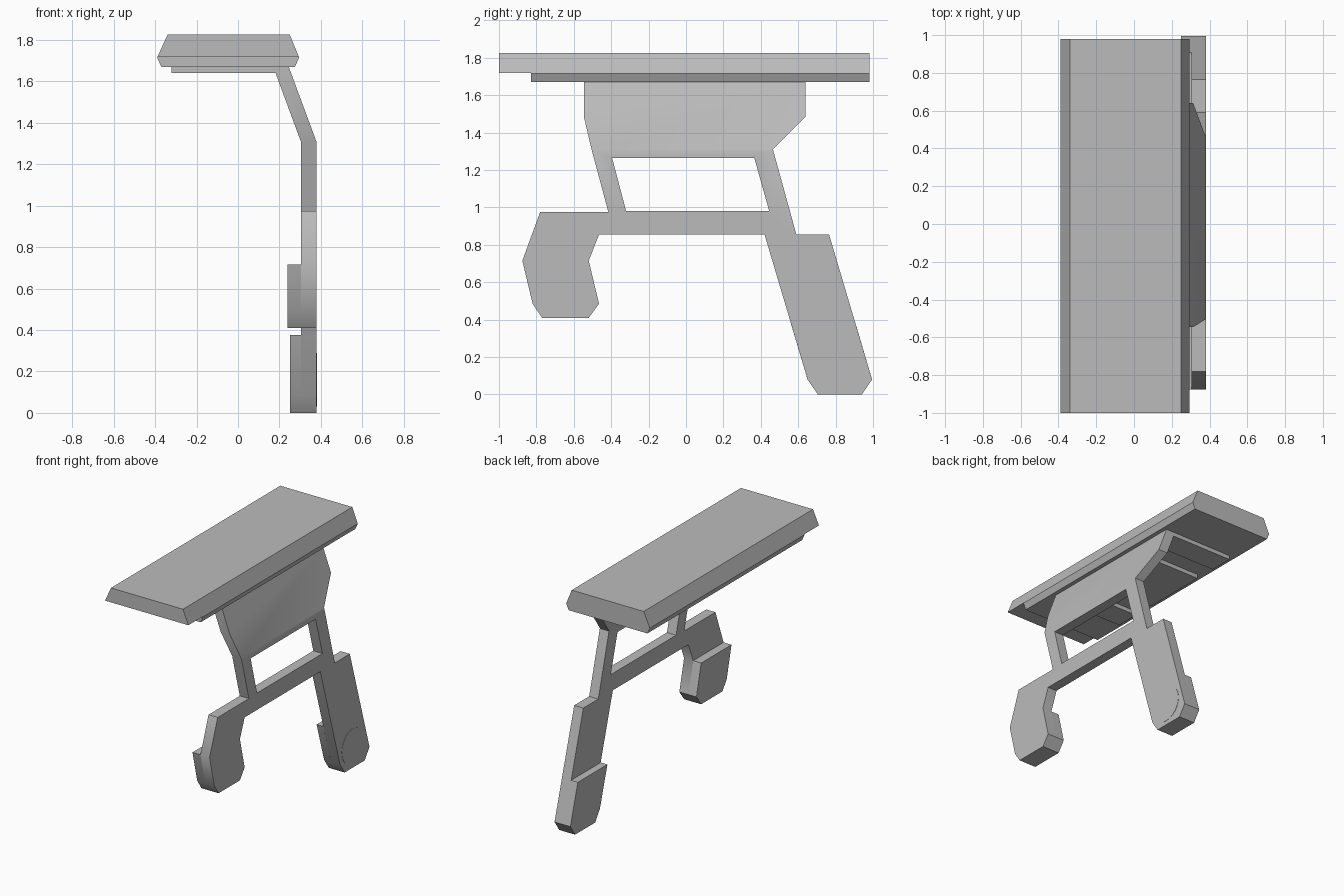
import bpy, bmesh, math
from mathutils import Vector

if "Cube" in bpy.data.objects:
    bpy.data.objects.remove(bpy.data.objects["Cube"], do_unlink=True)

grey = bpy.data.materials.new("plain grey")
grey.use_nodes = True
grey.diffuse_color = (0.5, 0.5, 0.5, 1)
grey.node_tree.nodes["Principled BSDF"].inputs["Base Color"].default_value = (0.5, 0.5, 0.5, 1)


def prism(name, profile, axis, start, end):
    """Extrude a 2D profile: (y, z) along x, or (x, z) along y."""
    def place(p, t):
        return (t, p[0], p[1]) if axis == "x" else (p[0], t, p[1])
    bm = bmesh.new()
    face = bm.faces.new([bm.verts.new(place(p, start)) for p in profile])
    ext = bmesh.ops.extrude_face_region(bm, geom=[face])
    moved = [v for v in ext["geom"] if isinstance(v, bmesh.types.BMVert)]
    bmesh.ops.translate(bm, verts=moved, vec=Vector(place((0, 0), end - start)))
    bmesh.ops.recalc_face_normals(bm, faces=bm.faces[:])
    mesh = bpy.data.meshes.new(name)
    bm.to_mesh(mesh)
    bm.free()
    obj = bpy.data.objects.new(name, mesh)
    mesh.materials.append(grey)
    bpy.context.collection.objects.link(obj)
    return obj


def activate(obj):
    bpy.ops.object.select_all(action="DESELECT")
    obj.select_set(True)
    bpy.context.view_layer.objects.active = obj


def cut(obj, cutter):
    cutter.hide_render = True
    mod = obj.modifiers.new("cut", "BOOLEAN")
    mod.operation, mod.solver, mod.object = "DIFFERENCE", "EXACT", cutter
    activate(obj)
    bpy.ops.object.modifier_apply(modifier=mod.name)
    bpy.data.objects.remove(cutter, do_unlink=True)


def rect(a0, b0, a1, b1):
    return [(a0, b0), (a1, b0), (a1, b1), (a0, b1)]


# Top slab with sloped sides and a step under its front end
slab = prism("top_slab", [(-0.34, 1.825), (0.25, 1.825), (0.295, 1.715),
                          (0.275, 1.67), (-0.37, 1.67), (-0.39, 1.715)], "y", -1, 0.98)
cut(slab, prism("step_cutter", rect(-0.6, 1.5, 0.6, 1.718), "y", -1.2, -0.83))

# Outlines of the two feet, shared by the frame and the inner pads
front_foot = [(-0.875, 0.715), (-0.82, 0.485), (-0.77, 0.41),
              (-0.52, 0.41), (-0.465, 0.485), (-0.52, 0.715)]
rear_foot = [(0.65, 0.08), (0.705, 0), (0.94, 0), (0.995, 0.08)]

# Side frame: flat plate with a window, bent inwards above the knee
outline = ([(-0.545, 1.67), (-0.545, 1.48), (-0.505, 1.31), (-0.415, 0.975), (-0.78, 0.975)]
           + front_foot + [(-0.465, 0.855), (0.42, 0.855)] + rear_foot
           + [(0.765, 0.855), (0.59, 0.855), (0.465, 1.31), (0.64, 1.485), (0.64, 1.67)])
frame = prism("side_frame", outline, "x", 0.305, 0.38)
cut(frame, prism("window_cutter", [(-0.395, 1.265), (0.365, 1.265), (0.445, 0.98),
                                   (-0.32, 0.98)], "x", 0.2, 0.5))
BEND = 1.305
bm = bmesh.new()
bm.from_mesh(frame.data)
bmesh.ops.bisect_plane(bm, geom=bm.verts[:] + bm.edges[:] + bm.faces[:], dist=0.0001,
                       plane_co=(0, 0, BEND), plane_no=(0, 0, 1))
for v in bm.verts:
    v.co.x -= max(0, v.co.z - BEND) * 0.37
bm.to_mesh(frame.data)
bm.free()

# Inner pads that thicken the feet
front_pad = prism("front_foot_pad", front_foot, "x", 0.24, 0.305)
rear_pad = prism("rear_foot_pad", [(0.562, 0.375)] + rear_foot + [(0.908, 0.375)],
                 "x", 0.25, 0.305)

# Thin round plate on the outside of the rear foot
ring = [math.tau * i / 32 for i in range(32)]
disc = prism("rear_foot_disc", [(0.8 + 0.13 * math.cos(a), 0.16 + 0.13 * math.sin(a))
                                for a in ring], "x", 0.378, 0.382)

# Support ribs under the slab
ribs = [prism("support_rib", rect(y0, 1.64, y1, 1.672), "x", -0.32, 0.2)
        for y0, y1 in ((0.46, 0.64), (-0.2, 0.3), (-0.54, -0.36))]

for obj in [slab, frame, front_pad, rear_pad, disc] + ribs:
    activate(obj)
    bpy.ops.object.shade_smooth_by_angle(angle=math.radians(40))
